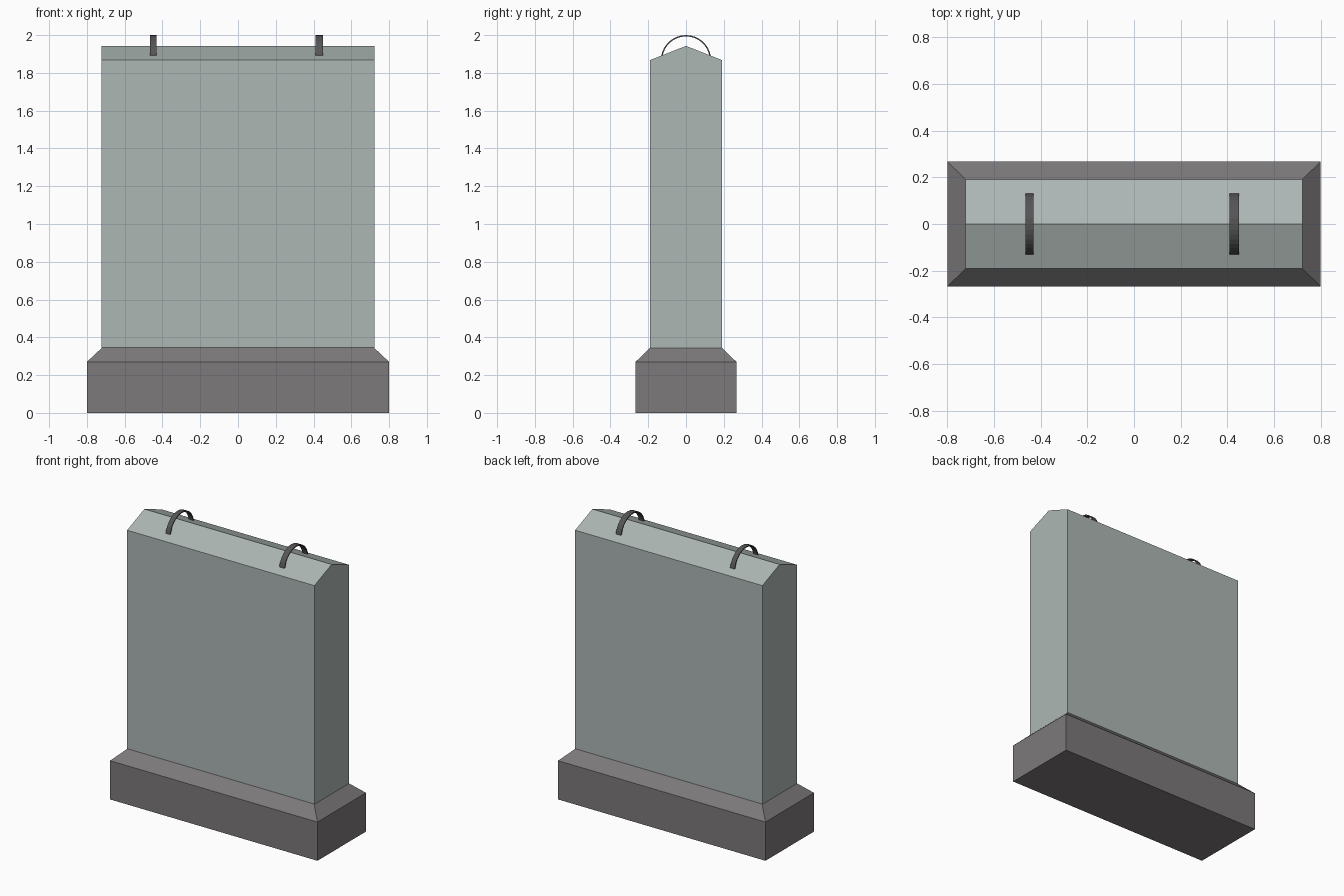
import bpy
import math

if "Cube" in bpy.data.objects:
    bpy.data.objects.remove(bpy.data.objects["Cube"])


def material(name, rgb):
    mat = bpy.data.materials.new(name)
    mat.diffuse_color = (*rgb, 1.0)
    mat.use_nodes = True
    mat.node_tree.nodes["Principled BSDF"].inputs["Base Color"].default_value = mat.diffuse_color
    return mat


def mesh_object(name, verts, faces, mat):
    mesh = bpy.data.meshes.new(name)
    mesh.from_pydata(verts, [], faces)
    mesh.materials.append(mat)
    obj = bpy.data.objects.new(name, mesh)
    bpy.context.collection.objects.link(obj)
    return obj


def stacked_rings(name, levels, mat):
    """Rectangular sections (half x, half y, z) joined bottom to top."""
    verts = [(sx * hx, sy * hy, z) for hx, hy, z in levels
             for sx, sy in ((-1, -1), (1, -1), (1, 1), (-1, 1))]
    faces = [(3, 2, 1, 0)]
    for k in range(0, 4 * (len(levels) - 1), 4):
        for i in range(4):
            j = (i + 1) % 4
            faces.append((k + i, k + j, k + j + 4, k + i + 4))
    n = len(verts)
    faces.append((n - 4, n - 3, n - 2, n - 1))
    return mesh_object(name, verts, faces, mat)


def extrude_x(name, profile, x0, x1, mat):
    """Extrude a counter-clockwise (y, z) profile along x."""
    n = len(profile)
    verts = [(x, y, z) for x in (x0, x1) for y, z in profile]
    faces = [tuple(reversed(range(n))), tuple(range(n, 2 * n))]
    faces += [(i, (i + 1) % n, (i + 1) % n + n, i + n) for i in range(n)]
    return mesh_object(name, verts, faces, mat)


stone = material("slab_stone", (0.42, 0.475, 0.46))
plinth = material("base_stone", (0.205, 0.192, 0.196))
iron = material("dark_iron", (0.09, 0.09, 0.09))

# Plinth with sloped top edge
stacked_rings("base", [(0.80, 0.267, 0), (0.80, 0.267, 0.27), (0.72, 0.19, 0.345)], plinth)

# Upright slab with a ridged top
extrude_x("slab", [(-0.19, 0.34), (0.19, 0.34), (0.19, 1.868), (0, 1.943), (-0.19, 1.868)],
          -0.722, 0.722, stone)

# Flat-band lifting hoops, ends buried in the slab
angles = [math.pi * i / 18 for i in range(19)]
arch = [(0.133 * math.cos(a), 1.867 + 0.133 * math.sin(a)) for a in angles]
arch += [(0.126 * math.cos(a), 1.867 + 0.126 * math.sin(a)) for a in reversed(angles)]
for side, x0, x1 in (("left", -0.466, -0.432), ("right", 0.41, 0.45)):
    extrude_x("hoop_" + side, arch, x0, x1, iron)
